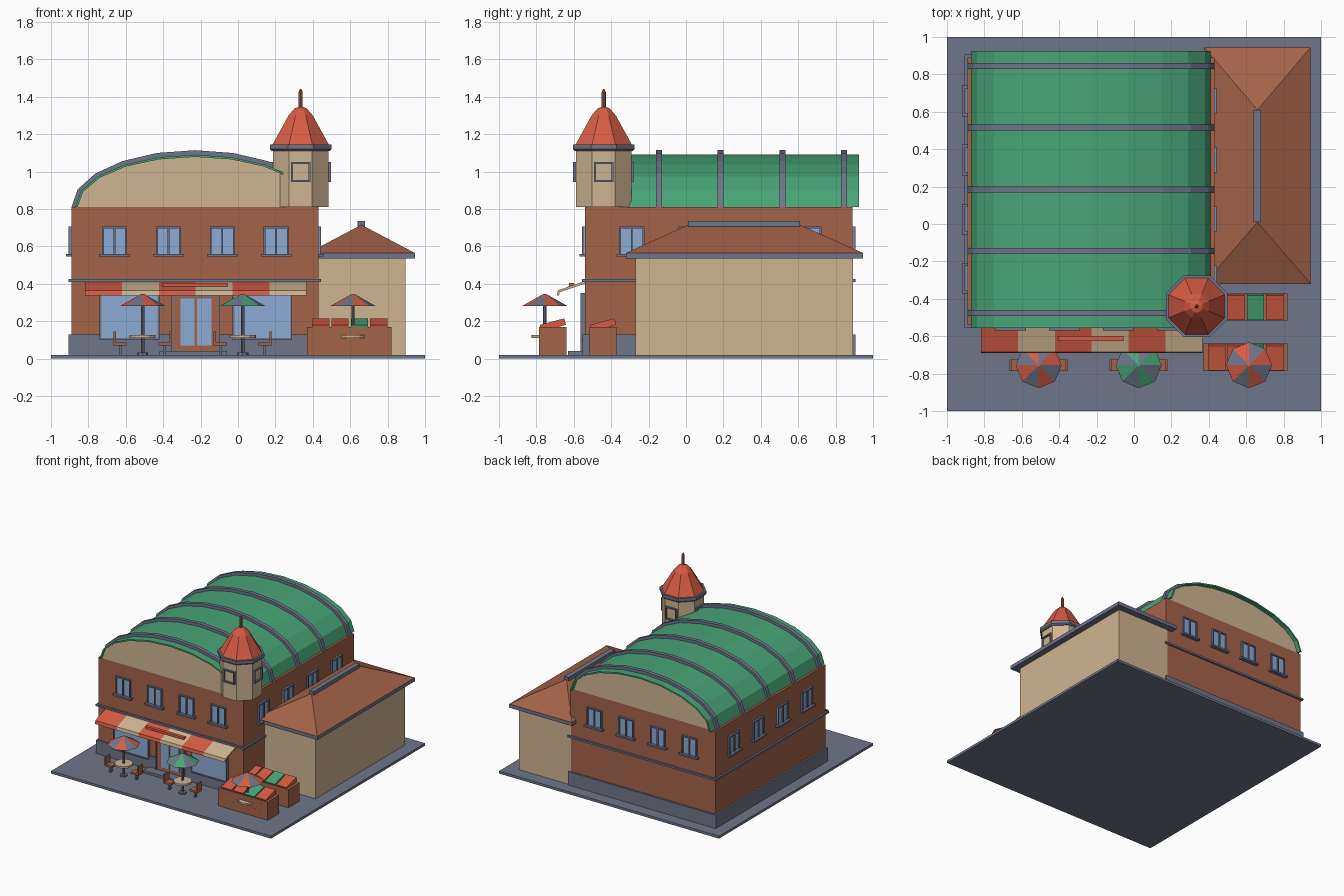
import bpy, bmesh, math
from mathutils import Matrix

cube = bpy.data.objects.get("Cube")
if cube:
    bpy.data.objects.remove(cube, do_unlink=True)


def material(name, *rgb):
    lin = [((c / 255 + 0.055) / 1.055) ** 2.4 for c in rgb] + [1]
    m = bpy.data.materials.new(name)
    m.use_nodes = True
    m.diffuse_color = lin
    m.node_tree.nodes["Principled BSDF"].inputs["Base Color"].default_value = lin
    return m


BRICK = material("brick", 165, 99, 73)
CREAM = material("cream plaster", 208, 181, 146)
SLATE = material("slate grey", 112, 118, 138)
GREEN = material("roof green", 72, 165, 120)
RED = material("warm red", 214, 92, 68)
GLASS = material("window glass", 141, 171, 212)


def finish(name, bm, mats, matrix=None):
    bmesh.ops.recalc_face_normals(bm, faces=bm.faces)
    mesh = bpy.data.meshes.new(name)
    bm.to_mesh(mesh)
    bm.free()
    if matrix:
        mesh.transform(matrix)
    for m in mats:
        mesh.materials.append(m)
    obj = bpy.data.objects.new(name, mesh)
    bpy.context.scene.collection.objects.link(obj)
    return obj


def boxes(name, parts, matrix=None):
    """Boxes given as (x0, x1, y0, y1, z0, z1, material) in one object."""
    bm, mats = bmesh.new(), []
    for x0, x1, y0, y1, z0, z1, mat in parts:
        if mat not in mats:
            mats.append(mat)
        size = Matrix.Diagonal((x1 - x0, y1 - y0, z1 - z0, 1))
        mid = Matrix.Translation(((x0 + x1) / 2, (y0 + y1) / 2, (z0 + z1) / 2))
        made = bmesh.ops.create_cube(bm, size=1, matrix=mid @ size)
        for f in {f for v in made["verts"] for f in v.link_faces}:
            f.material_index = mats.index(mat)
    return finish(name, bm, mats, matrix)


def box(name, x0, x1, y0, y1, z0, z1, mat):
    return boxes(name, [(x0, x1, y0, y1, z0, z1, mat)])


def lathe(name, x, y, profile, mats, sides=8, phase=0.0):
    """Revolve (radius, z) points; side faces cycle through the materials."""
    bm, rings = bmesh.new(), []
    for r, z in profile:
        rings.append([bm.verts.new((x + r * math.cos(phase + math.tau * i / sides),
                                    y + r * math.sin(phase + math.tau * i / sides), z))
                      for i in range(sides)])
    for a, b in zip(rings, rings[1:]):
        for i in range(sides):
            j = (i + 1) % sides
            bm.faces.new((a[i], a[j], b[j], b[i])).material_index = i % len(mats)
    bm.faces.new(rings[0])
    bm.faces.new(rings[-1])
    return finish(name, bm, mats)


def prism(name, outline, y0, y1, mat):
    """Extrude an xz outline along y."""
    bm = bmesh.new()
    face = bm.faces.new([bm.verts.new((x, y0, z)) for x, z in outline])
    made = bmesh.ops.extrude_face_region(bm, geom=[face])["geom"]
    bmesh.ops.translate(bm, vec=(0, y1 - y0, 0),
                        verts=[g for g in made if isinstance(g, bmesh.types.BMVert)])
    return finish(name, bm, [mat])


def arc(rx, rz):
    return [(-0.23 + rx * math.cos(math.pi * i / 10), 0.81 + rz * math.sin(math.pi * i / 10))
            for i in range(11)]


# Ground and main hall
box("ground_slab", -1, 1, -1, 1, 0, 0.02, SLATE)
box("hall_walls", -0.89, 0.43, -0.54, 0.89, 0.02, 0.81, BRICK)
box("hall_plinth", -0.905, 0.44, -0.553, 0.905, 0.02, 0.13, SLATE)
box("belt_course", -0.905, 0.445, -0.555, 0.905, 0.41, 0.425, SLATE)

# Barrel roof
prism("gable_fill", arc(0.63, 0.27), -0.54, 0.89, CREAM)
prism("barrel_roof", arc(0.64, 0.28) + arc(0.628, 0.268)[::-1], -0.555, 0.925, GREEN)
for k in range(5):
    y = -0.475 + 0.33 * k
    prism("roof_rib", arc(0.66, 0.304) + arc(0.63, 0.27)[::-1], y - 0.016, y + 0.016, SLATE)


# Upper windows, repeated on all four walls
def window(matrix, u):
    top, low, w = 0.705, 0.56, 0.067
    parts = [(u - w, u + w, -0.006, 0.01, low, top, GLASS),
             (u - w - 0.015, u + w + 0.015, -0.03, 0, 0.545, low, SLATE),
             (u - w, u + w, -0.015, 0, top - 0.01, top, SLATE)]
    for c in (u - w + 0.005, u, u + w - 0.005):
        parts.append((c - 0.005, c + 0.005, -0.015, 0, low, top, SLATE))
    boxes("upper_window", parts, matrix)


def wall(x, y, degrees):
    return Matrix.Translation((x, y, 0)) @ Matrix.Rotation(math.radians(degrees), 4, "Z")


for k in range(4):
    x, y = -0.66 + 0.288 * k, -0.29 + 0.316 * k
    window(wall(0, -0.54, 0), x)
    window(wall(0, 0.89, 180), -x)
    window(wall(0.43, 0, 90), y)
    window(wall(-0.89, 0, -90), -y)

# Shop front
for x in (-0.58, 0.13):
    box("shop_window", x - 0.15, x + 0.15, -0.559, -0.53, 0.11, 0.34, GLASS)
    boxes("shop_window_frame", [(x - 0.16, x - 0.15, -0.565, -0.53, 0.1, 0.35, SLATE),
                                (x + 0.15, x + 0.16, -0.565, -0.53, 0.1, 0.35, SLATE),
                                (x - 0.16, x + 0.16, -0.565, -0.53, 0.1, 0.11, SLATE),
                                (x - 0.16, x + 0.16, -0.565, -0.53, 0.34, 0.35, SLATE)])
door = [(-0.345, -0.105, -0.558, -0.53, 0.04, 0.33, BRICK)]
for x in (-0.27, -0.18):
    door.append((x - 0.038, x + 0.038, -0.563, -0.55, 0.07, 0.32, GLASS))
boxes("double_door", door)
boxes("door_surround", [(-0.355, -0.345, -0.565, -0.53, 0.02, 0.34, SLATE),
                        (-0.105, -0.095, -0.565, -0.53, 0.02, 0.34, SLATE),
                        (-0.345, -0.105, -0.565, -0.53, 0.33, 0.34, SLATE)])
box("door_step", -0.42, -0.06, -0.63, -0.54, 0.02, 0.04, SLATE)

# Striped awning: each strip is a sloped profile in yz
stripe = 0.197
for k in range(6):
    x = -0.817 + stripe * k
    outline = [(-0.54, 0.415), (-0.685, 0.365), (-0.69, 0.338), (-0.68, 0.338),
               (-0.675, 0.355), (-0.54, 0.4)]
    strip = prism("awning_stripe", outline, 0, stripe, (RED, CREAM)[k % 2])
    # swap axes so that the outline runs along y and the strip along x
    strip.data.transform(Matrix(((0, 1, 0, x), (1, 0, 0, 0), (0, 0, 1, 0), (0, 0, 0, 1))))
    strip.data.flip_normals()
box("awning_sign", -0.405, -0.055, -0.625, -0.598, 0.384, 0.404, RED)

# Corner tower
tx, ty = 0.335, -0.44
flat = 1 / math.cos(math.pi / 8)
turn = math.pi / 8
lathe("tower_body", tx, ty, [(0.148 * flat, 0.81), (0.148 * flat, 1.12)], [CREAM], phase=turn)
lathe("tower_cornice", tx, ty, [(0.155 * flat, 1.11), (0.165 * flat, 1.12),
                                (0.165 * flat, 1.145)], [SLATE], phase=turn)
lathe("tower_spire", tx, ty, [(0.15 * flat, 1.145), (0.07, 1.3), (0.035, 1.338), (0.012, 1.345)],
      [RED], phase=turn)
lathe("spire_finial", tx, ty, [(0.011, 1.34), (0.011, 1.425), (0.004, 1.44)], [BRICK])
for deg in (0, 90, 180, 270):
    m = Matrix.Translation((tx, ty, 0)) @ Matrix.Rotation(math.radians(deg), 4, "Z")
    boxes("tower_window_frame", [(-0.052, -0.042, -0.163, -0.14, 0.945, 1.05, SLATE),
                                 (0.042, 0.052, -0.163, -0.14, 0.945, 1.05, SLATE),
                                 (-0.042, 0.042, -0.163, -0.14, 0.945, 0.955, SLATE),
                                 (-0.042, 0.042, -0.163, -0.14, 1.04, 1.05, SLATE)], m)

# Side annex with hipped roof
box("annex_walls", 0.42, 0.895, -0.27, 0.893, 0.02, 0.54, CREAM)
box("annex_eaves", 0.375, 0.945, -0.32, 0.945, 0.535, 0.565, SLATE)
bm = bmesh.new()
corners = [bm.verts.new((x, y, 0.565)) for x, y in
           ((0.375, -0.32), (0.945, -0.32), (0.945, 0.945), (0.375, 0.945))]
ridge = [bm.verts.new((0.66, y, 0.715)) for y in (0.01, 0.61)]
a, b, c, d = corners
for f in ((a, b, ridge[0]), (b, c, ridge[1], ridge[0]), (c, d, ridge[1]),
          (d, a, ridge[0], ridge[1]), (d, c, b, a)):
    bm.faces.new(f)
finish("annex_hip_roof", bm, [BRICK])
box("annex_ridge_cap", 0.64, 0.68, 0.01, 0.61, 0.705, 0.735, SLATE)

# Cafe tables with umbrellas and chairs
for x, cloth in ((-0.51, RED), (0.025, GREEN), (0.615, RED)):
    y = -0.755
    lathe("umbrella_canopy", x, y, [(0.123, 0.28), (0.008, 0.345)], [cloth, SLATE])
    lathe("umbrella_pole", x, y, [(0.009, 0.02), (0.009, 0.3)], [SLATE])
    lathe("umbrella_foot", x, y, [(0.03, 0.02), (0.03, 0.032)], [SLATE])
    lathe("table_top", x, y, [(0.07, 0.11), (0.07, 0.125)], [CREAM], sides=12)
    for deg in (0, 180):
        m = Matrix.Translation((x, y, 0)) @ Matrix.Rotation(math.radians(deg), 4, "Z")
        boxes("cafe_chair", [(0.085, 0.155, -0.031, 0.031, 0.07, 0.085, BRICK),
                             (0.143, 0.155, -0.031, 0.031, 0.085, 0.145, BRICK),
                             (0.11, 0.125, -0.01, 0.01, 0.02, 0.07, SLATE)], m)

# Market stalls with tilted produce crates
for y in (-0.712, -0.444):
    box("market_stall", 0.37, 0.82, y - 0.073, y + 0.073, 0.02, 0.17, BRICK)
    for k, mat in enumerate((RED, RED, GREEN, RED)):
        m = (Matrix.Translation((0.443 + 0.103 * k, y, 0.18))
             @ Matrix.Rotation(math.radians(15), 4, "X"))
        boxes("produce_crate", [(-0.046, 0.046, -0.068, 0.068, -0.018, 0.018, mat)], m)
